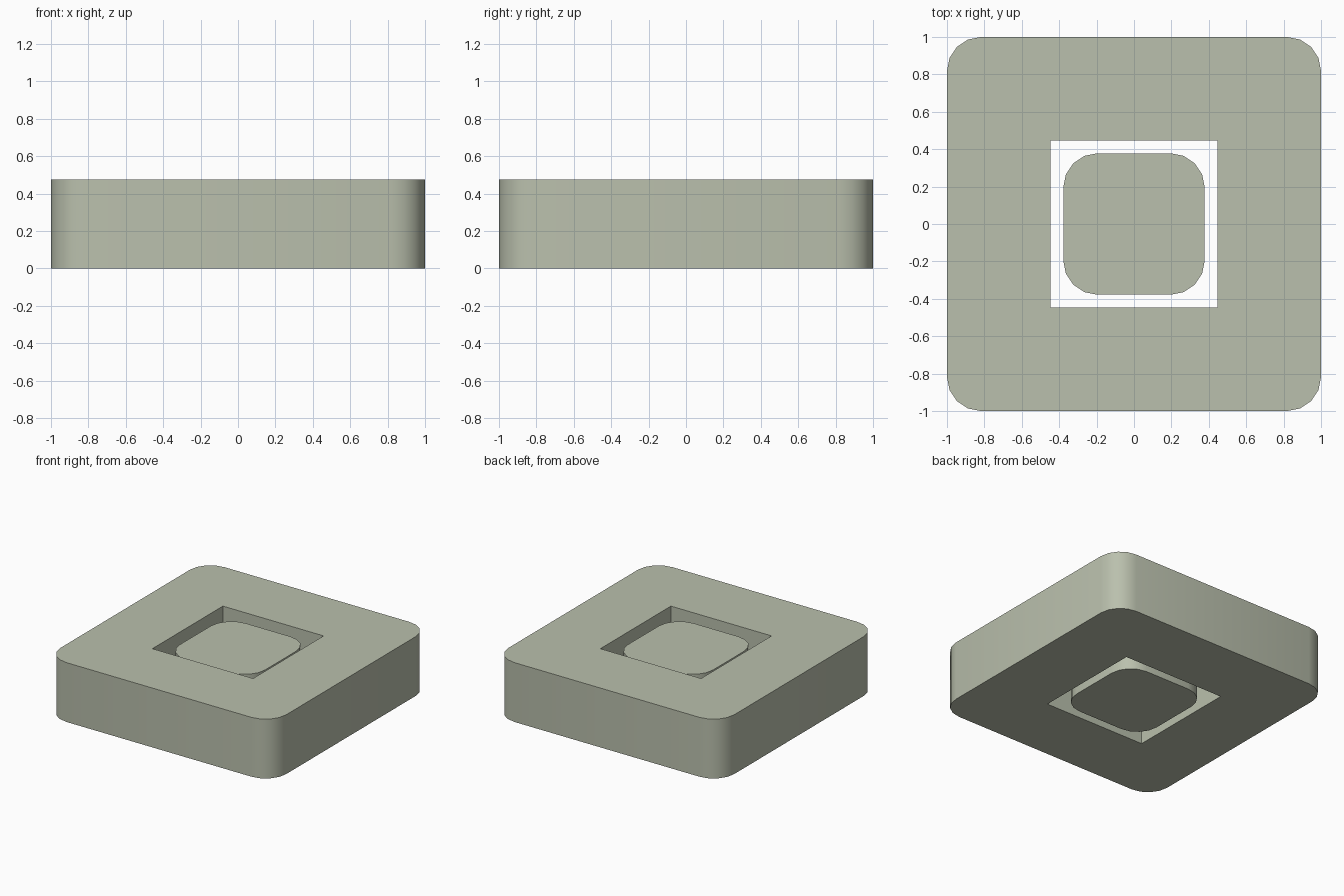
import bpy, bmesh

if "Cube" in bpy.data.objects:
    bpy.data.objects.remove(bpy.data.objects["Cube"])

HEIGHT = 0.475
CORNER = 0.182

stone = bpy.data.materials.new("sage_grey")
stone.diffuse_color = (0.491, 0.527, 0.418, 1)
stone.use_nodes = True
stone.node_tree.nodes["Principled BSDF"].inputs["Base Color"].default_value = stone.diffuse_color


def block(name, half, z0, z1, radius=0.0):
    """Square block, optionally with rounded upright corners."""
    bm = bmesh.new()
    bmesh.ops.create_cube(bm, size=1)
    for v in bm.verts:
        v.co.x *= 2 * half
        v.co.y *= 2 * half
        v.co.z = z1 if v.co.z > 0 else z0
    if radius:
        upright = [e for e in bm.edges
                   if abs(e.verts[0].co.z - e.verts[1].co.z) > 0.01]
        bmesh.ops.bevel(bm, geom=upright, offset=radius, segments=4,
                        profile=0.5, affect='EDGES')
    mesh = bpy.data.meshes.new(name)
    bm.to_mesh(mesh)
    bm.free()
    mesh.materials.append(stone)
    obj = bpy.data.objects.new(name, mesh)
    bpy.context.collection.objects.link(obj)
    return obj


def activate(obj):
    bpy.ops.object.select_all(action='DESELECT')
    obj.select_set(True)
    bpy.context.view_layer.objects.active = obj


# Outer frame with a square hole straight through
frame = block("outer_frame", 1.0, 0, HEIGHT, CORNER)
cutter = block("hole_cutter", 0.446, -0.2, HEIGHT + 0.2)
cutter.hide_render = True
cut = frame.modifiers.new("square_hole", 'BOOLEAN')
cut.operation = 'DIFFERENCE'
cut.solver = 'EXACT'
cut.object = cutter
activate(frame)
bpy.ops.object.modifier_apply(modifier=cut.name)
bpy.data.objects.remove(cutter)

# Loose rounded block in the hole, slightly lower than the frame
plug = block("centre_block", 0.378, 0, 0.43, CORNER)

# Smooth rounded corners, crisp rims
for obj in (frame, plug):
    activate(obj)
    bpy.ops.object.shade_smooth_by_angle()
